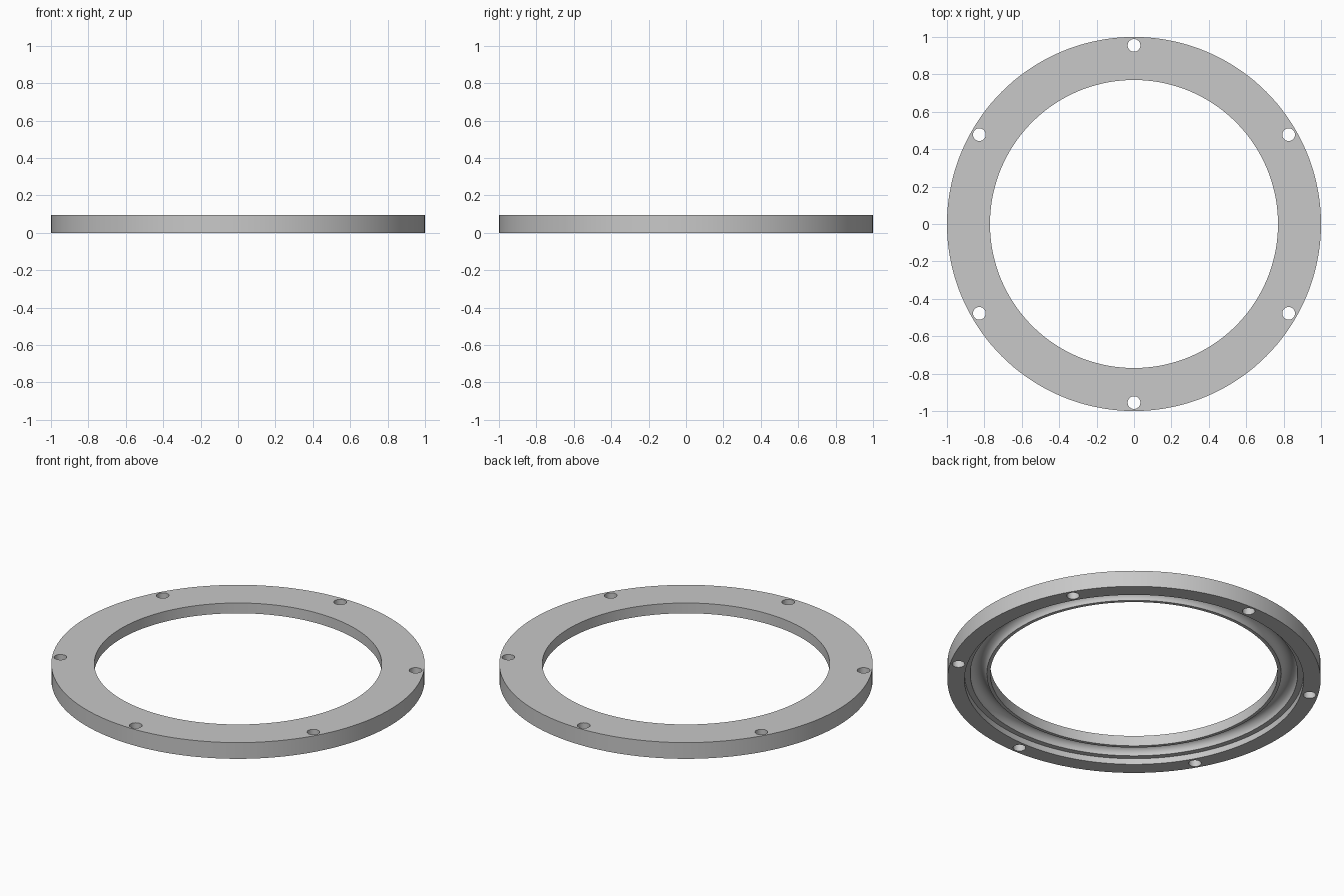
import bpy, bmesh, math

cube = bpy.data.objects.get("Cube")
if cube:
    bpy.data.objects.remove(cube, do_unlink=True)

SEGMENTS = 144
HEIGHT = 0.096
LEDGE = 0.035                      # height of the recessed underside
GROOVE_MID, GROOVE_R = 0.833, 0.044
HOLE_RING, HOLE_R = 0.955, 0.034

# Plain grey metal
grey = bpy.data.materials.new("grey metal")
grey.use_nodes = True
colour = (0.58, 0.58, 0.58, 1)
grey.diffuse_color = colour
grey.node_tree.nodes["Principled BSDF"].inputs["Base Color"].default_value = colour


def finish(name, bm):
    bmesh.ops.recalc_face_normals(bm, faces=bm.faces)
    mesh = bpy.data.meshes.new(name)
    bm.to_mesh(mesh)
    bm.free()
    mesh.materials.append(grey)
    obj = bpy.data.objects.new(name, mesh)
    bpy.context.collection.objects.link(obj)
    return obj


# Ring cross-section: outer rim, stepped underside, round race groove, inner lip
profile = [(0.77, HEIGHT), (1, HEIGHT), (1, 0), (0.908, 0), (0.908, LEDGE)]
STEPS = 16
for i in range(STEPS + 1):
    a = math.pi * i / STEPS
    profile.append((GROOVE_MID + GROOVE_R * math.cos(a), LEDGE + GROOVE_R * math.sin(a)))
profile.append((0.77, LEDGE))

bm = bmesh.new()
loops = []
for s in range(SEGMENTS):
    t = math.tau * s / SEGMENTS
    loops.append([bm.verts.new((r * math.cos(t), r * math.sin(t), z)) for r, z in profile])
for s in range(SEGMENTS):
    here, there = loops[s], loops[(s + 1) % SEGMENTS]
    for i in range(len(profile)):
        j = (i + 1) % len(profile)
        bm.faces.new((here[i], here[j], there[j], there[i]))
ring = finish("bearing_ring", bm)

# Six bolt holes through the rim
bm = bmesh.new()
for k in range(6):
    t = math.pi / 2 + k * math.pi / 3
    made = bmesh.ops.create_cone(bm, cap_ends=True, segments=32, radius1=HOLE_R,
                                 radius2=HOLE_R, depth=0.4)
    bmesh.ops.translate(bm, verts=made["verts"],
                        vec=(HOLE_RING * math.cos(t), HOLE_RING * math.sin(t), 0))
cutter = finish("bolt_hole_cutter", bm)
cutter.hide_render = True

cut = ring.modifiers.new("bolt holes", "BOOLEAN")
cut.operation = "DIFFERENCE"
cut.solver = "EXACT"
cut.object = cutter

bpy.ops.object.select_all(action="DESELECT")
ring.select_set(True)
bpy.context.view_layer.objects.active = ring
bpy.ops.object.modifier_apply(modifier=cut.name)
bpy.data.objects.remove(cutter, do_unlink=True)
bpy.ops.object.shade_smooth_by_angle(angle=math.radians(30))
